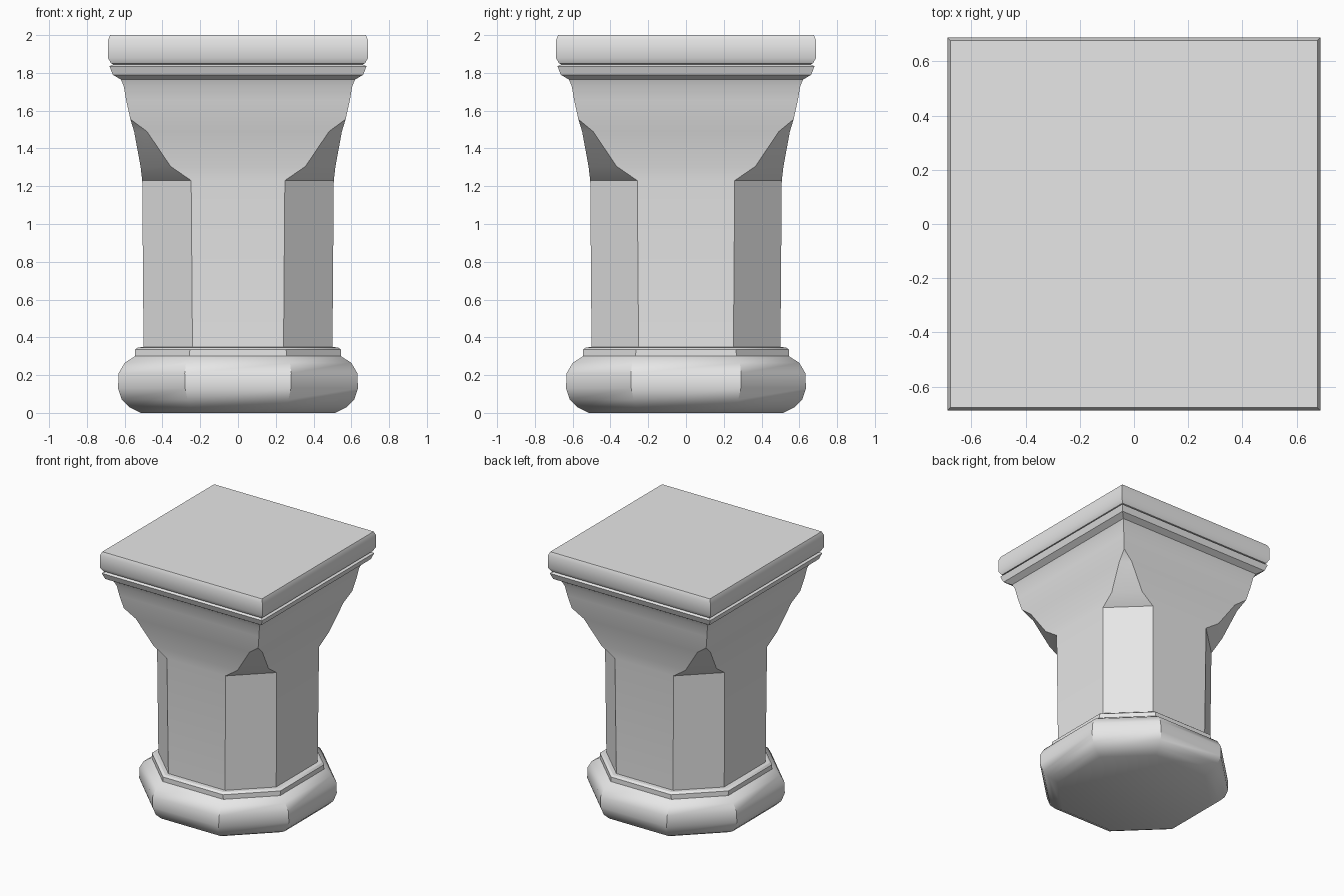
import bpy
import bmesh
import math

cube = bpy.data.objects.get("Cube")
if cube:
    bpy.data.objects.remove(cube, do_unlink=True)

stone = bpy.data.materials.new("grey_stone")
stone.use_nodes = True
COLOUR = (0.8, 0.8, 0.8, 1)
stone.diffuse_color = COLOUR
stone.node_tree.nodes["Principled BSDF"].inputs["Base Color"].default_value = COLOUR

SKEW = 0.005  # side faces are slightly wider than the front and back ones


def ring(bm, z, a, c):
    """Chamfered square: half width a, flat half width c (c == a gives a square)."""
    d = 0 if c == a else SKEW
    quarter = [(a, -c - d), (a, c + d), (c - d, a), (-c + d, a)]
    pts = quarter + [(-x, -y) for x, y in quarter]
    return [bm.verts.new((x, y, z)) for x, y in pts]


def loft(name, profile):
    bm = bmesh.new()
    rings = [ring(bm, *p) for p in profile]
    for low, high in zip(rings, rings[1:]):
        for i in range(8):
            j = (i + 1) % 8
            bm.faces.new((low[i], low[j], high[j], high[i]))
    bm.faces.new(rings[0][::-1])
    bm.faces.new(rings[-1])
    bmesh.ops.remove_doubles(bm, verts=bm.verts[:], dist=0.0005)
    bmesh.ops.recalc_face_normals(bm, faces=bm.faces[:])
    mesh = bpy.data.meshes.new(name)
    bm.to_mesh(mesh)
    bm.free()
    mesh.materials.append(stone)
    obj = bpy.data.objects.new(name, mesh)
    bpy.context.collection.objects.link(obj)
    bpy.ops.object.select_all(action="DESELECT")
    obj.select_set(True)
    bpy.context.view_layer.objects.active = obj
    bpy.ops.object.shade_smooth_by_angle(angle=math.radians(32))
    return obj


def square(points):
    return [(z, a, a) for z, a in points]


# Rounded octagonal foot with its thin collar
foot = [(0, 0.515, 0.235), (0.03, 0.575, 0.255), (0.07, 0.615, 0.272),
        (0.13, 0.635, 0.285), (0.21, 0.632, 0.287), (0.265, 0.60, 0.28),
        (0.30, 0.545, 0.262)]
collar = [(0.335, 0.545, 0.26), (0.347, 0.53, 0.253), (0.348, 0.50, 0.246)]

# Shaft whose chamfers flare out into a square capital
shaft = [(1.23, 0.507, 0.253), (1.305, 0.516, 0.362), (1.49, 0.55, 0.487)]
flare = square([(1.555, 0.57), (1.655, 0.592), (1.73, 0.605),
                (1.765, 0.62), (1.79, 0.663)])

# Square moulding, groove and top slab
slab = square([(1.835, 0.68), (1.845, 0.66), (1.85, 0.672), (1.88, 0.689),
               (1.972, 0.689), (2.0, 0.677)])

loft("pedestal", foot + collar + shaft + flare + slab)
